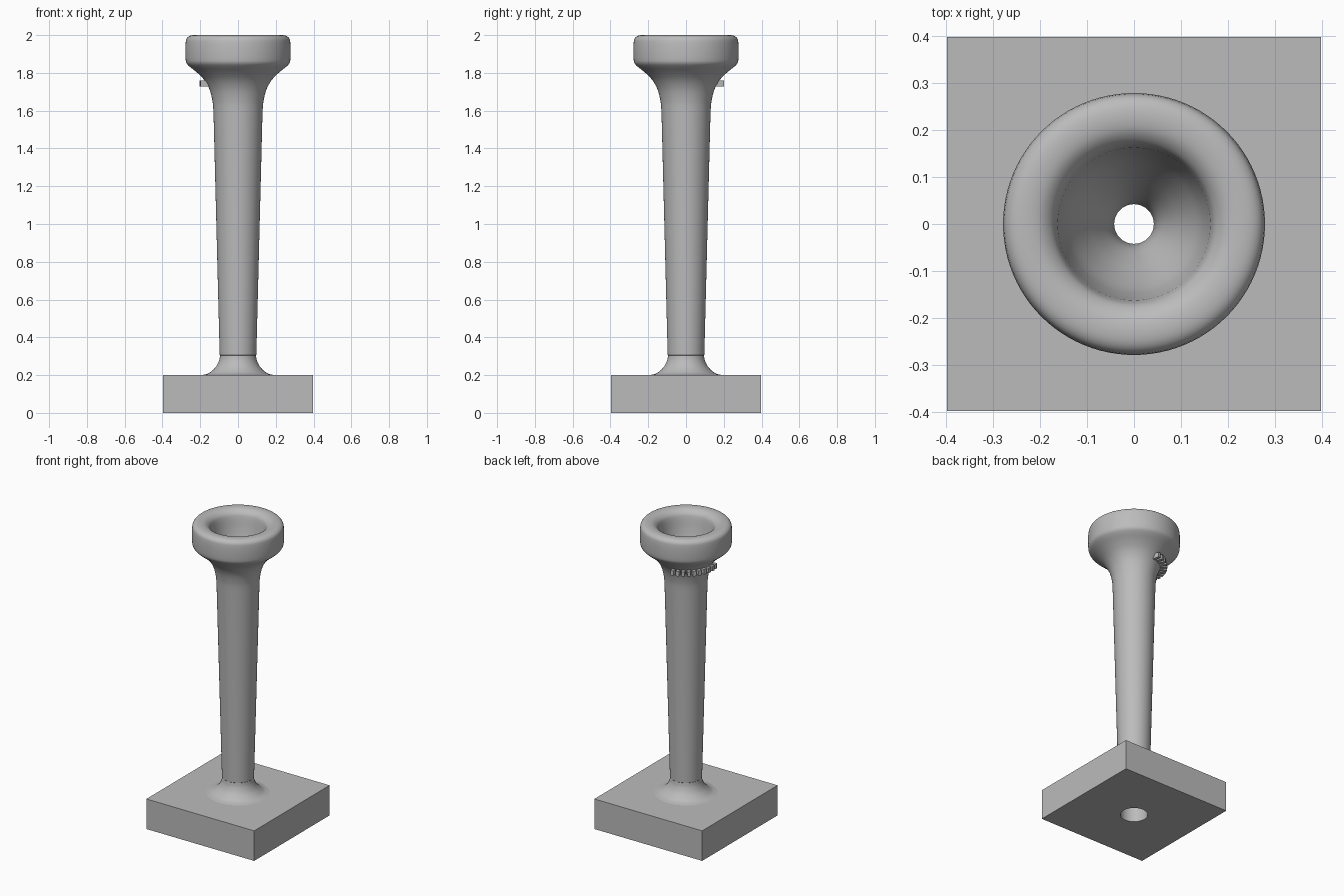
import bpy, bmesh, math
from mathutils import Matrix, Vector

old = bpy.data.objects.get("Cube")
if old:
    bpy.data.objects.remove(old, do_unlink=True)

grey = bpy.data.materials.new("plain grey")
grey.use_nodes = True
colour = (0.5, 0.5, 0.5, 1)
grey.diffuse_color = colour
grey.node_tree.nodes["Principled BSDF"].inputs["Base Color"].default_value = colour


def finish(name, bm, smooth=False):
    bmesh.ops.recalc_face_normals(bm, faces=bm.faces)
    mesh = bpy.data.meshes.new(name)
    bm.to_mesh(mesh)
    bm.free()
    mesh.materials.append(grey)
    obj = bpy.data.objects.new(name, mesh)
    bpy.context.collection.objects.link(obj)
    if smooth:
        bpy.ops.object.select_all(action='DESELECT')
        bpy.context.view_layer.objects.active = obj
        obj.select_set(True)
        bpy.ops.object.shade_smooth_by_angle(angle=math.radians(35))
    return obj


def spline(points, steps=4):
    """Smooth curve through the profile points (Catmull-Rom)."""
    pts = [Vector(p) for p in points]
    pts = [2 * pts[0] - pts[1]] + pts + [2 * pts[-1] - pts[-2]]
    out = []
    for a, b, c, d in zip(pts, pts[1:], pts[2:], pts[3:]):
        for i in range(steps):
            t = i / steps
            out.append(0.5 * (2 * b + (c - a) * t + (2*a - 5*b + 4*c - d) * t**2
                              + (3*b - a - 3*c + d) * t**3))
    return out + [pts[-2]]


def lathe(name, profile, segments=96):
    bm = bmesh.new()
    verts = [bm.verts.new((r, 0, z)) for r, z in profile]
    edges = [bm.edges.new(pair) for pair in zip(verts, verts[1:])]
    bmesh.ops.spin(bm, geom=verts + edges, axis=(0, 0, 1), cent=(0, 0, 0),
                   angle=math.tau, steps=segments, use_duplicate=False)
    bmesh.ops.remove_doubles(bm, verts=bm.verts, dist=1e-5)
    return finish(name, bm, smooth=True)


# Foot fillet, tapered shank, flared cup, rounded rim, bowl and bore
fillet = spline([(0.19, 0.2), (0.155, 0.21), (0.12, 0.24), (0.101, 0.275), (0.095, 0.305)])
shank = [(0.097, 0.307)]
flare = spline([(0.13, 1.6), (0.135, 1.65), (0.15, 1.71), (0.177, 1.76),
                (0.215, 1.8), (0.258, 1.835), (0.274, 1.855), (0.278, 1.88)])
rim = spline([(0.278, 1.95), (0.273, 1.98), (0.255, 1.996), (0.225, 2.0),
              (0.195, 1.993), (0.172, 1.972), (0.162, 1.94)])
bowl = spline([(0.157, 1.9), (0.14, 1.83), (0.11, 1.76), (0.075, 1.69),
               (0.05, 1.63), (0.042, 1.57)])
bore = [(0.042, 1.5), (0.076, 0.3), (0.083, 0.2)]
lathe("mouthpiece", fillet + shank + flare + rim + bowl + bore)

# Square base with a round hole
bm = bmesh.new()
half, thick, hole = 0.397, 0.2, 0.083
square = [bm.verts.new((x * half, y * half, 0)) for x, y in ((-1, -1), (1, -1), (1, 1), (-1, 1))]
circle = [bm.verts.new((hole * math.cos(a), hole * math.sin(a), 0))
          for a in (math.tau * i / 96 for i in range(96))]
edges = [bm.edges.new((loop[i - 1], loop[i])) for loop in (square, circle) for i in range(len(loop))]
bmesh.ops.triangle_fill(bm, edges=edges, use_beauty=True, normal=(0, 0, 1))
lifted = bmesh.ops.extrude_face_region(bm, geom=list(bm.faces), use_keep_orig=True)
bmesh.ops.translate(bm, vec=(0, 0, thick),
                    verts=[g for g in lifted["geom"] if isinstance(g, bmesh.types.BMVert)])
finish("base", bm, smooth=True)

# Arc of small plain studs below the cup
bm = bmesh.new()
count = 10
for i in range(count):
    turn = Matrix.Rotation(math.radians(100 + 90 * i / (count - 1)), 4, 'Z')
    place = Matrix.Translation((0.178, 0, 1.745))
    size = Matrix.Diagonal((0.05, 0.02, 0.032, 1))
    bmesh.ops.create_cube(bm, size=1, matrix=turn @ place @ size)
finish("studs", bm)
